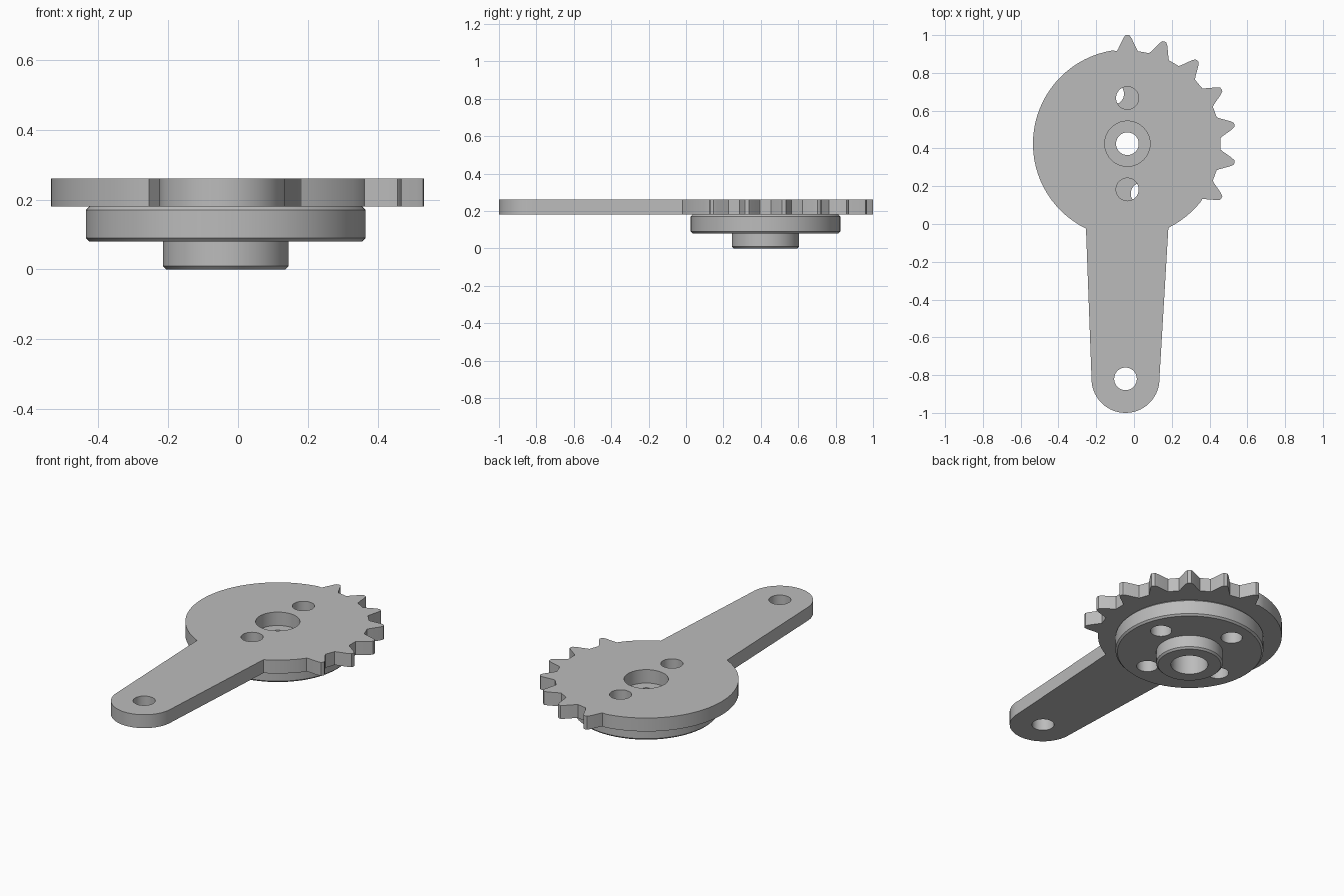
import bpy
import bmesh
from math import cos, sin, radians, pi
from mathutils import Matrix, Vector

default = bpy.data.objects.get("Cube")
if default:
    bpy.data.objects.remove(default, do_unlink=True)

CENTER = Vector((-0.035, 0.425, 0))    # axis of the disc
ARM_END = Vector((-0.045, -0.82, 0))   # centre of the rounded arm tip
PLATE_Z, TOP_Z = 0.18, 0.26

steel = bpy.data.materials.new("grey metal")
steel.use_nodes = True
GREY = (0.5, 0.5, 0.5, 1)
steel.diffuse_color = GREY
steel.node_tree.nodes["Principled BSDF"].inputs["Base Color"].default_value = GREY


def polar(center, radius, degrees):
    a = radians(degrees)
    return center + Vector((radius * cos(a), radius * sin(a), 0))


def arc(center, radius, start, end, steps):
    return [polar(center, radius, start + (end - start) * i / steps)
            for i in range(steps + 1)]


def make_object(name, bm):
    bmesh.ops.recalc_face_normals(bm, faces=bm.faces)
    mesh = bpy.data.meshes.new(name)
    bm.to_mesh(mesh)
    bm.free()
    mesh.materials.append(steel)
    obj = bpy.data.objects.new(name, mesh)
    bpy.context.collection.objects.link(obj)
    return obj


def lathe(name, profile, segments=72):
    """Spin a closed (radius, z) profile around the disc axis."""
    bm = bmesh.new()
    rings = []
    for i in range(segments):
        a = 360 * i / segments
        rings.append([bm.verts.new(polar(CENTER, r, a) + Vector((0, 0, z)))
                      for r, z in profile])
    n = len(profile)
    for i in range(segments):
        here, there = rings[i], rings[(i + 1) % segments]
        for j in range(n):
            k = (j + 1) % n
            bm.faces.new((here[j], there[j], there[k], here[k]))
    return make_object(name, bm)


def drill(obj, holes):
    """Cut vertical round holes, given as (centre, radius)."""
    for center, radius in holes:
        bm = bmesh.new()
        bmesh.ops.create_cone(bm, cap_ends=True, segments=40, radius1=radius,
                              radius2=radius, depth=1,
                              matrix=Matrix.Translation(center))
        cutter = make_object("hole_cutter", bm)
        cutter.hide_render = True
        mod = obj.modifiers.new("hole", 'BOOLEAN')
        mod.operation = 'DIFFERENCE'
        mod.solver = 'EXACT'
        mod.object = cutter
        bpy.ops.object.select_all(action='DESELECT')
        bpy.context.view_layer.objects.active = obj
        obj.select_set(True)
        bpy.ops.object.modifier_apply(modifier=mod.name)
        bpy.data.objects.remove(cutter, do_unlink=True)


# Crank plate outline: toothed sector, plain disc rim, tapered arm
tooth = [(-6.5, 0.493), (-5.5, 0.505), (-2.3, 0.558), (-1.1, 0.574),
         (0, 0.576), (1.1, 0.574), (2.3, 0.558), (5.5, 0.505), (6.5, 0.493)]
outline = arc(CENTER, 0.495, -64, -38, 6)
for t in range(7):
    outline += [polar(CENTER, r, -30 + 20 * t + a) for a, r in tooth]
outline += arc(CENTER, 0.5, 99, 244, 32)
outline += arc(ARM_END, 0.18, 178, 362, 28)

bm = bmesh.new()
base = bm.faces.new([bm.verts.new(p + Vector((0, 0, PLATE_Z))) for p in outline])
extruded = bmesh.ops.extrude_face_region(bm, geom=[base], use_keep_orig=True)
top_verts = [g for g in extruded["geom"] if isinstance(g, bmesh.types.BMVert)]
bmesh.ops.translate(bm, verts=top_verts, vec=(0, 0, TOP_Z - PLATE_Z))
plate = make_object("crank_plate", bm)
drill(plate, [(CENTER, 0.12), (ARM_END, 0.06),
              (polar(CENTER, 0.242, 90), 0.06), (polar(CENTER, 0.242, -90), 0.06)])

# Flange and hub in one turned piece, with chamfered edges and a stepped bore
hub = lathe("flanged_hub", [
    (0.1, 0), (0.17, 0), (0.18, 0.01), (0.18, 0.08),
    (0.39, 0.08), (0.4, 0.09), (0.4, 0.17), (0.39, PLATE_Z),
    (0.06, PLATE_Z), (0.06, 0.13), (0.1, 0.13)])
drill(hub, [(polar(CENTER, 0.275, 16 + 90 * i), 0.058) for i in range(4)])

# Smooth round walls, keep edges crisp
for obj in (plate, hub):
    bpy.ops.object.select_all(action='DESELECT')
    bpy.context.view_layer.objects.active = obj
    obj.select_set(True)
    bpy.ops.object.shade_smooth_by_angle(angle=pi / 7)
